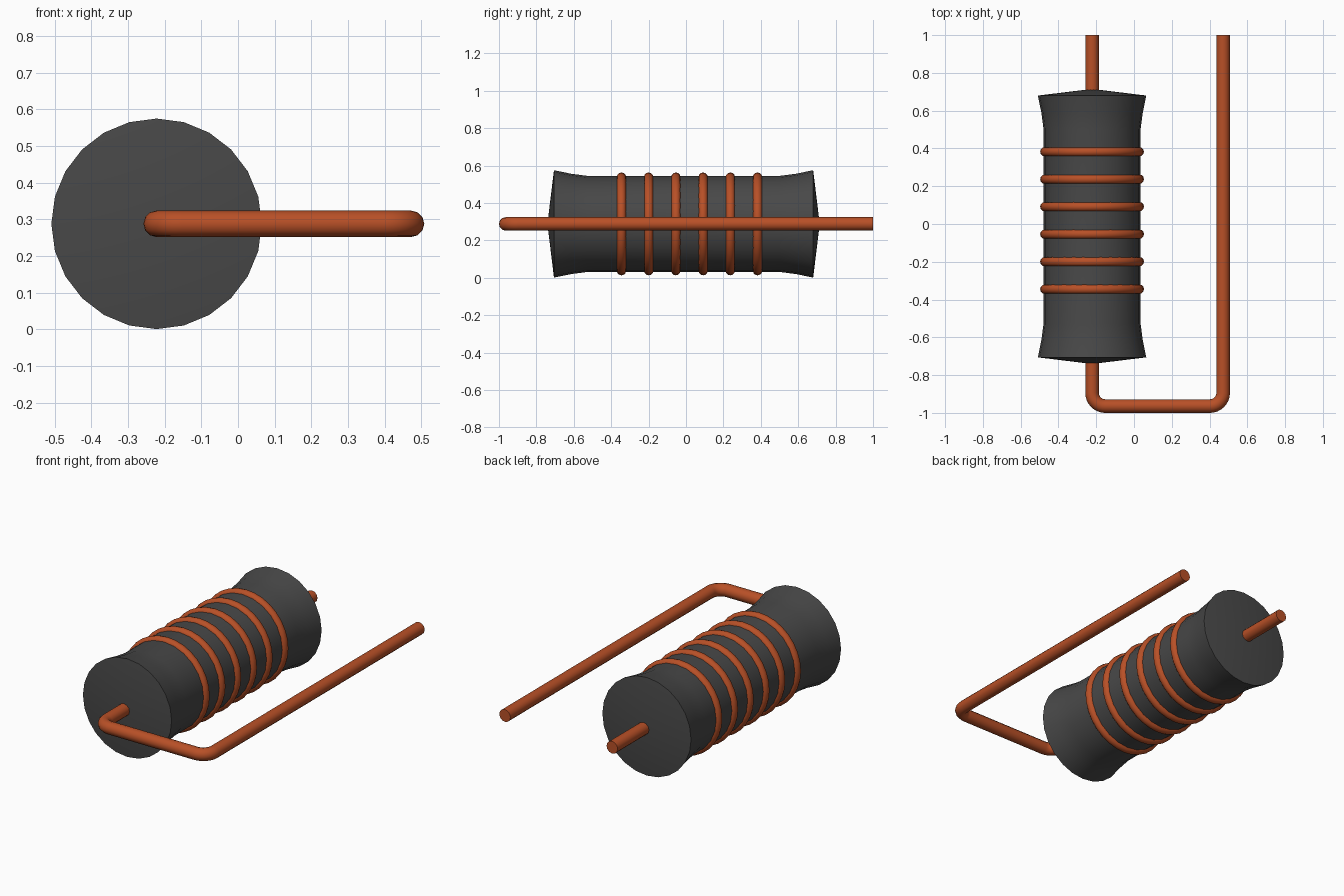
import bpy
import bmesh
from math import cos, sin, pi, radians
from mathutils import Matrix, Vector

if "Cube" in bpy.data.objects:
    bpy.data.objects.remove(bpy.data.objects["Cube"], do_unlink=True)

AXIS_X, AXIS_Z = -0.222, 0.288   # long axis of the body, parallel to y
BODY_Y = -0.013


def make_material(name, color):
    mat = bpy.data.materials.new(name)
    mat.use_nodes = True
    mat.diffuse_color = color
    mat.node_tree.nodes["Principled BSDF"].inputs["Base Color"].default_value = color
    return mat


charcoal = make_material("charcoal", (0.065, 0.065, 0.065, 1))
copper = make_material("copper", (0.48, 0.08, 0.02, 1))


def finish(obj, mat):
    obj.data.materials.clear()
    obj.data.materials.append(mat)
    bpy.ops.object.select_all(action='DESELECT')
    obj.select_set(True)
    bpy.context.view_layer.objects.active = obj
    bpy.ops.object.shade_smooth_by_angle(angle=radians(35))


def lathe(name, profile, sides, mat):
    """Revolve (radius, y) points about the body axis."""
    bm = bmesh.new()
    verts = [bm.verts.new((0, y, r)) for r, y in profile]
    edges = [bm.edges.new(pair) for pair in zip(verts, verts[1:])]
    bmesh.ops.spin(bm, geom=verts + edges, cent=(0, 0, 0), axis=(0, 1, 0),
                   angle=2 * pi, steps=sides, use_merge=True)
    bmesh.ops.remove_doubles(bm, verts=bm.verts, dist=0.0005)
    bmesh.ops.recalc_face_normals(bm, faces=bm.faces)
    mesh = bpy.data.meshes.new(name)
    bm.to_mesh(mesh)
    bm.free()
    obj = bpy.data.objects.new(name, mesh)
    obj.location = (AXIS_X, BODY_Y, AXIS_Z)
    bpy.context.collection.objects.link(obj)
    finish(obj, mat)


# Flared body with shallow cone ends
half = [(0, 0.728), (0.287, 0.693), (0.268, 0.60), (0.257, 0.515)]
lathe("body", half + [(r, -y) for r, y in reversed(half)], 24, charcoal)

# Wire windings
for i in range(6):
    bpy.ops.mesh.primitive_torus_add(
        major_radius=0.25, minor_radius=0.025, major_segments=32, minor_segments=12,
        location=(AXIS_X, -0.345 + i * 0.1455, AXIS_Z), rotation=(pi / 2, 0, 0))
    ring = bpy.context.object
    ring.name = f"winding_{i + 1}"
    finish(ring, copper)

# Lead wire: through the body, around two rounded corners and back
WIRE_R, BEND, RIGHT_X, FRONT_Y = 0.036, 0.07, 0.472, -0.964


def corner(cx, start):
    steps = 8
    return [(cx + BEND * cos(start + pi / 2 * k / steps),
             FRONT_Y + BEND + BEND * sin(start + pi / 2 * k / steps))
            for k in range(steps + 1)]


path = ([(AXIS_X, 1)] + corner(AXIS_X + BEND, pi)
        + corner(RIGHT_X - BEND, 1.5 * pi) + [(RIGHT_X, 1)])
curve = bpy.data.curves.new("lead_wire", 'CURVE')
curve.dimensions = '3D'
curve.bevel_depth = WIRE_R
curve.bevel_resolution = 4
curve.use_fill_caps = True
spline = curve.splines.new('POLY')
spline.points.add(len(path) - 1)
for point, (x, y) in zip(spline.points, path):
    point.co = (x, y, AXIS_Z, 1)
wire = bpy.data.objects.new("lead_wire", curve)
bpy.context.collection.objects.link(wire)
bpy.ops.object.select_all(action='DESELECT')
wire.select_set(True)
bpy.context.view_layer.objects.active = wire
bpy.ops.object.convert(target='MESH')
finish(bpy.context.object, copper)
